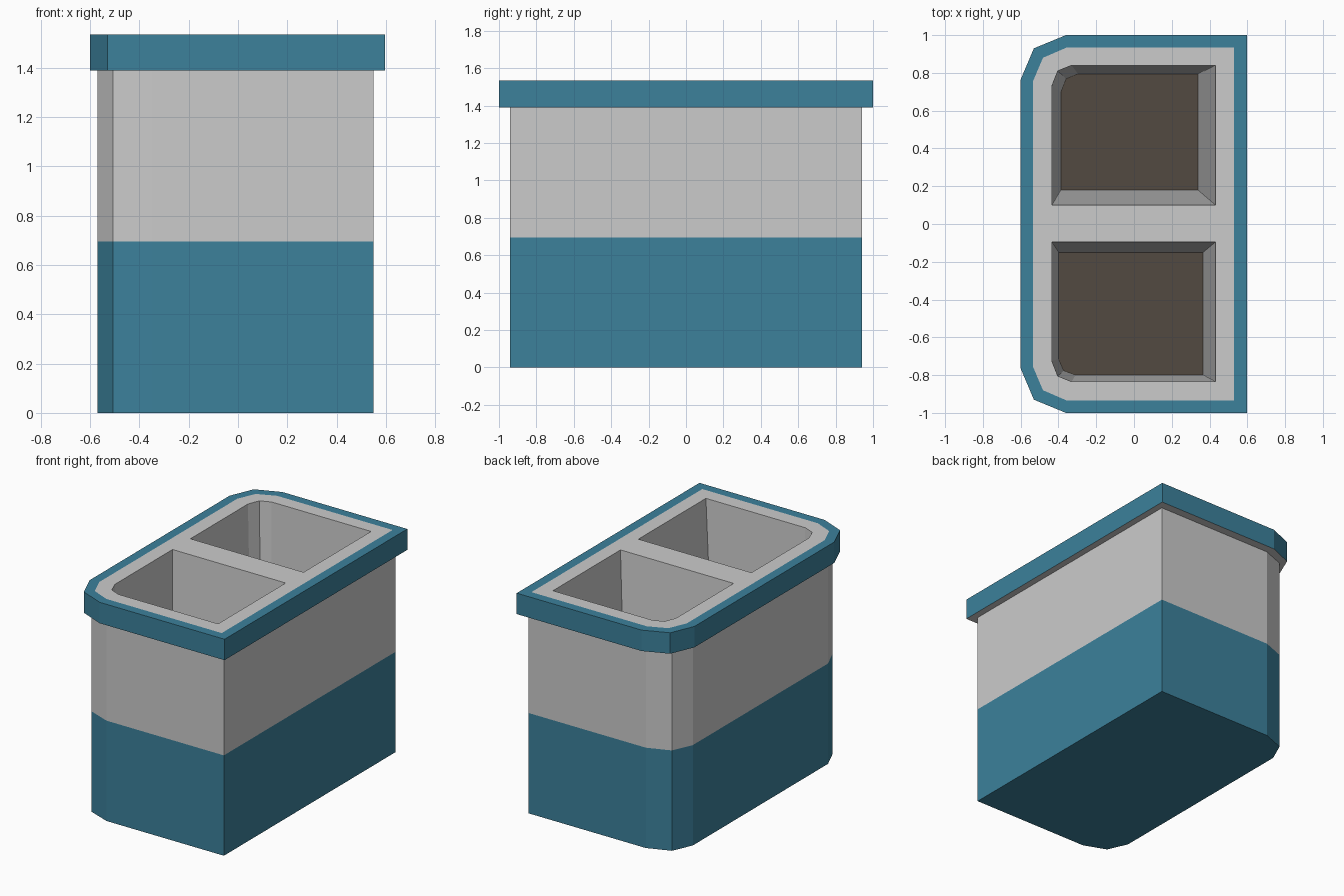
import bpy, bmesh

if "Cube" in bpy.data.objects:
    bpy.data.objects.remove(bpy.data.objects["Cube"])


def material(name, rgb):
    m = bpy.data.materials.new(name)
    m.diffuse_color = (*rgb, 1)
    m.use_nodes = True
    m.node_tree.nodes["Principled BSDF"].inputs["Base Color"].default_value = m.diffuse_color
    return m


blue = material("blue_paint", (0.045, 0.22, 0.33))
brown = material("brown_fill", (0.085, 0.068, 0.052))


def finish(name, bm, mat=None):
    me = bpy.data.meshes.new(name)
    bm.to_mesh(me)
    bm.free()
    ob = bpy.data.objects.new(name, me)
    bpy.context.collection.objects.link(ob)
    if mat:
        me.materials.append(mat)
    return ob


def ring(bm, outline, z):
    return [bm.verts.new((x, y, z)) for x, y in outline]


def loft(name, sections, mat=None, cap_start=False):
    # Walls between consecutive (outline, z) sections
    bm = bmesh.new()
    rings = [ring(bm, o, z) for o, z in sections]
    for a, b in zip(rings, rings[1:]):
        for i in range(len(a)):
            j = (i + 1) % len(a)
            bm.faces.new((a[i], a[j], b[j], b[i]))
    if cap_start:
        bm.faces.new(rings[0][::-1])
    return finish(name, bm, mat)


def shell_outline(x0, x1, y, corner):
    # Counter-clockwise, square on the right, cut corners on the left
    back = [(x1, y)] + corner
    return back + [(px, -py) for px, py in reversed(back)]


body = shell_outline(-0.57, 0.55, 0.94, [(-0.35, 0.94), (-0.508, 0.88), (-0.57, 0.74)])
rim = shell_outline(-0.6, 0.597, 1.0, [(-0.36, 1.0), (-0.53, 0.93), (-0.6, 0.765)])
deck = shell_outline(-0.535, 0.53, 0.935, [(-0.355, 0.935), (-0.482, 0.88), (-0.535, 0.755)])

SPLIT, UNDER, TOP = 0.695, 1.39, 1.535

# Two-tone body and the rim around its top
loft("lower_body", [(body, 0), (body, SPLIT)], blue, cap_start=True)
loft("upper_body", [(body, SPLIT), (body, UNDER), (rim, UNDER)])
loft("rim", [(rim, UNDER), (rim, TOP), (deck, TOP)], blue)


def bin_outline(x0, x1, y0, y1, cx, cy, side):
    # cx, cy: size of the cut outer left corner
    pts = [(x0, y0), (x1, y0), (x1, y1), (x0 + cx, y1),
           (x0 + 0.3 * cx, y1 - 0.27 * cy), (x0, y1 - cy)]
    pts = [(x, side * y) for x, y in pts]
    return pts if side > 0 else pts[::-1]


# Tapered compartments, filled to different levels
bins = {
    "back": (bin_outline(-0.435, 0.432, 0.1, 0.84, 0.105, 0.11, 1),
             bin_outline(-0.387, 0.338, 0.18, 0.795, 0.09, 0.095, 1), 0.235),
    "front": (bin_outline(-0.435, 0.432, 0.095, 0.835, 0.105, 0.11, -1),
              bin_outline(-0.4, 0.366, 0.15, 0.8, 0.09, 0.085, -1), 0.63),
}
for name, (mouth, floor, z) in bins.items():
    loft(name + "_compartment", [(mouth, TOP), (floor, z)])
    bm = bmesh.new()
    bm.faces.new(ring(bm, floor, z))
    finish(name + "_fill", bm, brown)

# Flat deck with the two openings
bm = bmesh.new()
edges = []
for outline in [deck] + [b[0] for b in bins.values()]:
    vs = ring(bm, outline, TOP)
    edges += [bm.edges.new((vs[i - 1], vs[i])) for i in range(len(vs))]
bmesh.ops.triangle_fill(bm, use_beauty=True, use_dissolve=False, edges=edges, normal=(0, 0, 1))
for f in bm.faces:
    f.normal_update()
    if f.normal.z < 0:
        f.normal_flip()
finish("deck", bm)
